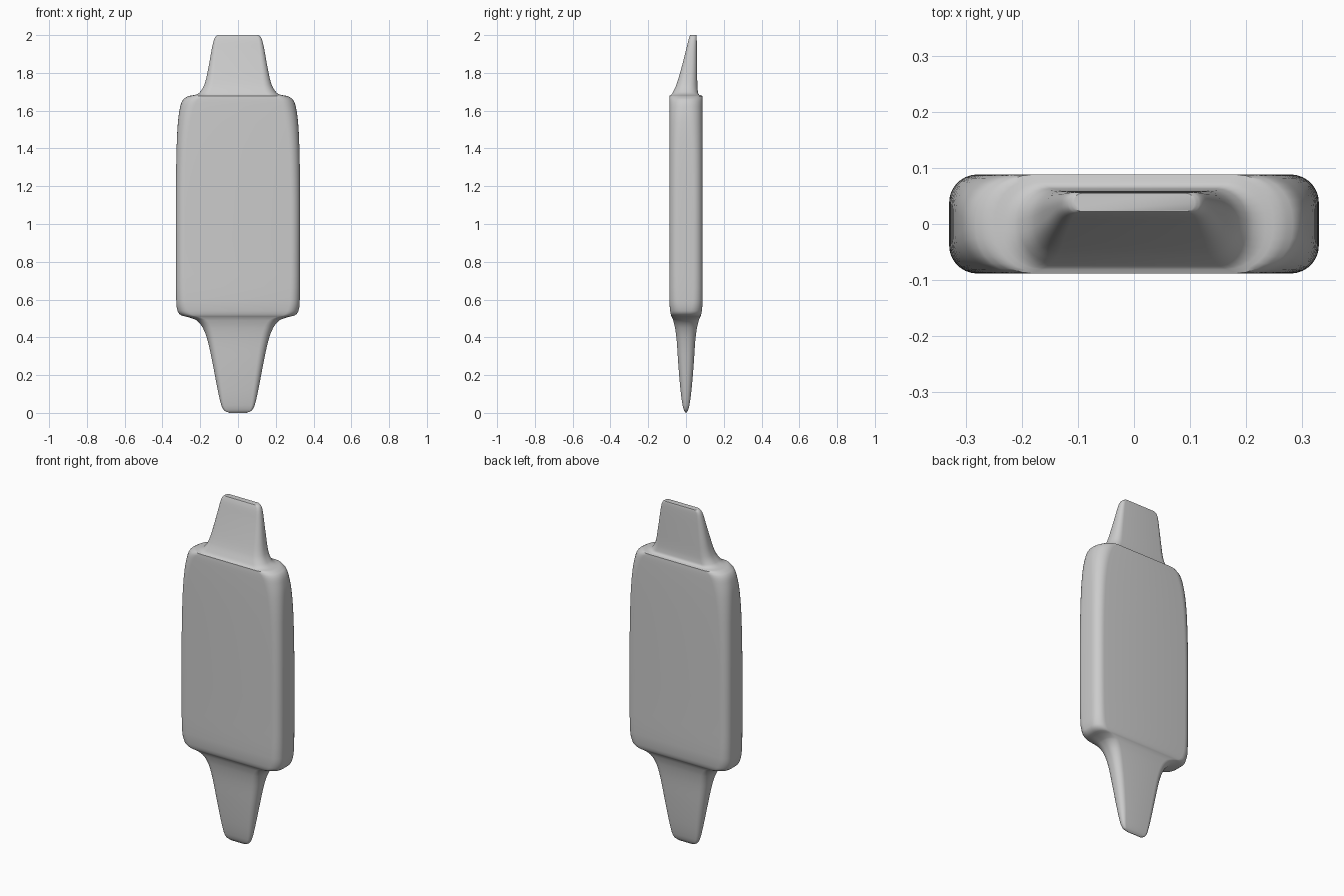
import bpy, bmesh, math

# Section rows: z, half width, front y, back y, corner radius
LOWER = [
    (0.004, 0.055, -0.004, 0.004, 0.004), (0.012, 0.072, -0.010, 0.010, 0.010),
    (0.04, 0.088, -0.018, 0.018, 0.018), (0.12, 0.107, -0.029, 0.029, 0.028),
    (0.26, 0.134, -0.041, 0.041, 0.036), (0.38, 0.160, -0.049, 0.049, 0.042),
    (0.45, 0.186, -0.058, 0.058, 0.048), (0.49, 0.220, -0.068, 0.068, 0.055),
    (0.506, 0.260, -0.074, 0.074, 0.060), (0.516, 0.300, -0.079, 0.079, 0.060),
    (0.54, 0.320, -0.084, 0.084, 0.058), (0.60, 0.327, -0.088, 0.088, 0.052),
    (0.80, 0.329, -0.088, 0.088, 0.050), (1.15, 0.329, -0.088, 0.088, 0.050),
    (1.40, 0.325, -0.088, 0.088, 0.055), (1.54, 0.318, -0.088, 0.088, 0.065),
    (1.62, 0.306, -0.088, 0.088, 0.075), (1.66, 0.290, -0.088, 0.088, 0.080),
    (1.678, 0.262, -0.088, 0.088, 0.080),
]
UPPER = [
    (1.678, 0.262, -0.088, 0.088, 0.080), (1.684, 0.225, -0.078, 0.070, 0.065),
    (1.70, 0.200, -0.068, 0.063, 0.055), (1.74, 0.177, -0.050, 0.060, 0.045),
    (1.82, 0.158, -0.026, 0.059, 0.034), (1.92, 0.140, 0.000, 0.058, 0.026),
    (1.97, 0.129, 0.012, 0.057, 0.020), (1.992, 0.119, 0.019, 0.056, 0.017),
    (2.0, 0.108, 0.022, 0.055, 0.016),
]


def smooth_rows(rows, steps=3):
    """Catmull-Rom interpolation between section rows."""
    out = []
    for i in range(len(rows) - 1):
        p0, p1, p2 = rows[max(i - 1, 0)], rows[i], rows[i + 1]
        p3 = rows[min(i + 2, len(rows) - 1)]
        d0 = max(p1[0] - p0[0], 1e-6) if i else p2[0] - p1[0]
        d1 = p2[0] - p1[0]
        d2 = p3[0] - p2[0] if i + 2 < len(rows) else d1
        for s in range(steps):
            t = s / steps
            row = []
            for a, b, c, d in zip(p0, p1, p2, p3):
                m1 = (c - a) * d1 / (d0 + d1 if i else d1)
                m2 = (d - b) * d1 / (d1 + d2 if i + 2 < len(rows) else d1)
                row.append((2*t**3 - 3*t*t + 1)*b + (t**3 - 2*t*t + t)*m1
                           + (3*t*t - 2*t**3)*c + (t**3 - t*t)*m2)
            out.append(row)
    return out + [rows[-1]]


def section(bm, z, w, y0, y1, r, n=7):
    """Rounded rectangle ring of vertices."""
    r = min(r, (y1 - y0) * 0.49)
    ring = []
    corners = [(w - r, y1 - r), (-w + r, y1 - r), (-w + r, y0 + r), (w - r, y0 + r)]
    for q, (cx, cy) in enumerate(corners):
        for k in range(n + 1):
            a = (q + k / n) * math.pi / 2
            ring.append(bm.verts.new((cx + r*math.cos(a), cy + r*math.sin(a), z)))
    return ring


# Loft of lower tang, main body and upper tang
bm = bmesh.new()
lower = smooth_rows(LOWER)
rings = [section(bm, 0.0, 0.045, -0.002, 0.002, 0.001)]
rings += [section(bm, *row) for row in lower + smooth_rows(UPPER)[1:]]
for a, b in zip(rings, rings[1:]):
    for i in range(len(a)):
        j = (i + 1) % len(a)
        bm.faces.new((a[i], a[j], b[j], b[i]))
bm.faces.new(rings[0][::-1])
tip = bm.faces.new(rings[-1])

bmesh.ops.recalc_face_normals(bm, faces=bm.faces)
mesh = bpy.data.meshes.new("double_tang_bar")
bm.to_mesh(mesh)
bm.free()
bar = bpy.data.objects.new("double_tang_bar", mesh)
bpy.context.collection.objects.link(bar)

bpy.context.view_layer.objects.active = bar
bar.select_set(True)
bpy.ops.object.shade_smooth_by_angle(angle=math.radians(40))
